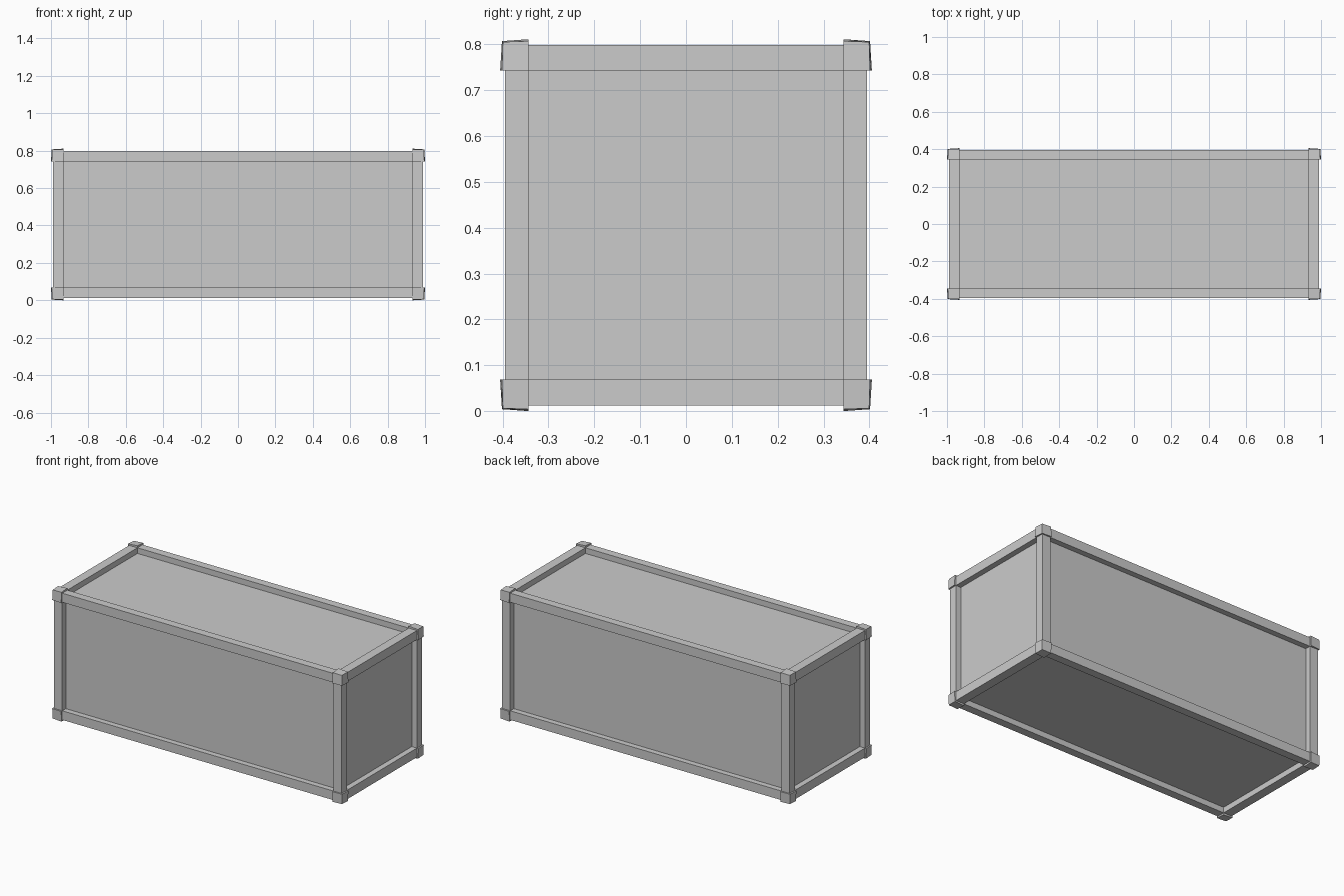
import bpy, bmesh
from itertools import product
from mathutils import Vector

if "Cube" in bpy.data.objects:
    bpy.data.objects.remove(bpy.data.objects["Cube"])

CZ = 0.4055                       # centre height
INNER = (0.932, 0.344, 0.337)     # inner faces of the frame
FRAME = (0.989, 0.3945, 0.3935)   # outer faces of the rails
OUTER = (1.0, 0.4055, 0.4055)     # outer faces of the corner blocks
RECESS = 0.035                    # panel depth below the rails


def box(name, lo, hi, shape=None):
    bm = bmesh.new()
    bmesh.ops.create_cube(bm, size=2)
    for v in bm.verts:
        v.co = Vector([hi[i] if v.co[i] > 0 else lo[i] for i in range(3)])
        if shape:
            v.co = shape(v.co)
    bmesh.ops.recalc_face_normals(bm, faces=bm.faces)
    me = bpy.data.meshes.new(name)
    bm.to_mesh(me)
    bm.free()
    ob = bpy.data.objects.new(name, me)
    ob.location.z = CZ
    bpy.context.collection.objects.link(ob)
    return ob


def span(s, i, outer):
    return sorted((s * INNER[i], s * outer[i]))


# Recessed container body
h = [f - RECESS for f in FRAME]
box("container_body", [-a for a in h], h)

# Twelve frame bars: four along each axis
for axis, name in enumerate(("long_rail", "end_rail", "corner_post")):
    a, b = [i for i in range(3) if i != axis]
    for sa, sb in product((-1, 1), repeat=2):
        r = [None] * 3
        r[axis] = (-INNER[axis], INNER[axis])
        r[a], r[b] = span(sa, a, FRAME), span(sb, b, FRAME)
        box(name, [q[0] for q in r], [q[1] for q in r])


# Corner blocks, with their outer corners drawn in slightly
def taper(co):
    out = [abs(co[i]) > INNER[i] + 0.001 for i in range(3)]
    pull = (0, 0, 0.004, 0.006)[sum(out)]
    return Vector([c - (pull if c > 0 else -pull) if o else c
                   for c, o in zip(co, out)])


for s in product((-1, 1), repeat=3):
    r = [span(s[i], i, OUTER) for i in range(3)]
    box("corner_block", [q[0] for q in r], [q[1] for q in r], taper)
